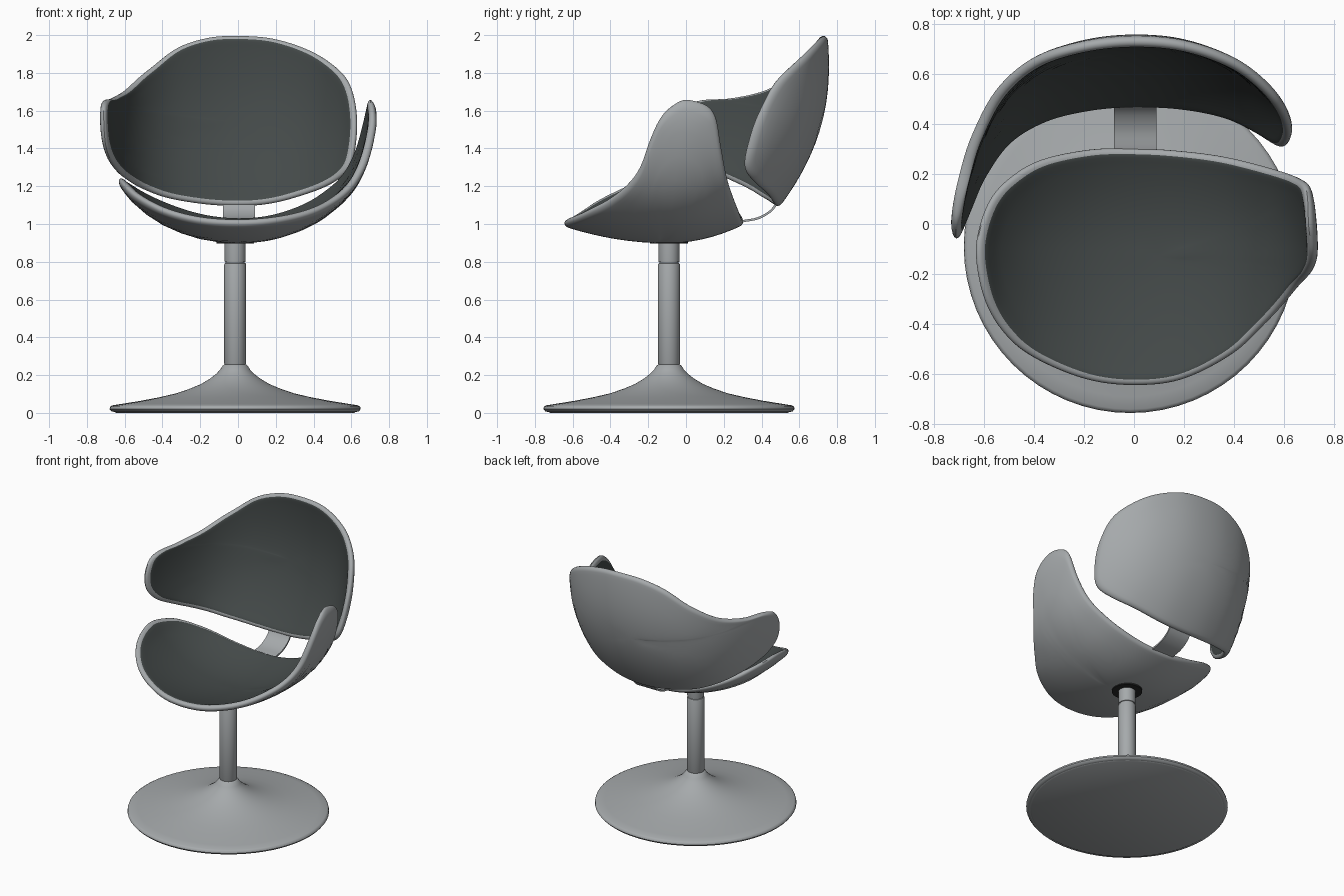
import bpy, bmesh, math
from mathutils import Vector

if "Cube" in bpy.data.objects:
    bpy.data.objects.remove(bpy.data.objects["Cube"])


def material(name, col):
    m = bpy.data.materials.new(name)
    m.diffuse_color = (*col, 1)
    m.use_nodes = True
    m.node_tree.nodes["Principled BSDF"].inputs["Base Color"].default_value = m.diffuse_color
    return m


GREY = material("shell grey", (0.38, 0.40, 0.41))
DARK = material("upholstery charcoal", (0.058, 0.068, 0.067))
BLACK = material("collar black", (0.02, 0.02, 0.02))


def finish(bm, name, mats):
    bmesh.ops.recalc_face_normals(bm, faces=bm.faces)
    me = bpy.data.meshes.new(name)
    bm.to_mesh(me)
    bm.free()
    for m in mats:
        me.materials.append(m)
    ob = bpy.data.objects.new(name, me)
    bpy.context.collection.objects.link(ob)
    bpy.ops.object.select_all(action='DESELECT')
    ob.select_set(True)
    bpy.context.view_layer.objects.active = ob
    bpy.ops.object.shade_smooth_by_angle(angle=math.radians(50))
    return ob


def lathe(name, prof, mat, cx=-0.015, cy=-0.09, n=64):
    bm = bmesh.new()
    rings = []
    for r, z in prof:
        rings.append([bm.verts.new((cx + r * math.cos(2 * math.pi * i / n),
                                    cy + r * math.sin(2 * math.pi * i / n), z)) for i in range(n)])
    for a, b in zip(rings, rings[1:]):
        for i in range(n):
            j = (i + 1) % n
            bm.faces.new((a[i], a[j], b[j], b[i]))
    bm.faces.new(rings[0])
    bm.faces.new(rings[-1])
    return finish(bm, name, [mat])


def arc_curve(pts, zero):
    """Smooth curve through pts by arc length; s = 0 at index zero."""
    P = [Vector(p) for p in pts]
    k = [0.0]
    for a, b in zip(P, P[1:]):
        k.append(k[-1] + (b - a).length)
    k = [v - k[zero] for v in k]
    n = len(P)
    T = [(P[min(i + 1, n - 1)] - P[max(i - 1, 0)]) / (k[min(i + 1, n - 1)] - k[max(i - 1, 0)])
         for i in range(n)]

    def f(s):
        i = 0
        while i < n - 2 and s > k[i + 1]:
            i += 1
        h = k[i + 1] - k[i]
        t = (s - k[i]) / h
        if t > 1:
            return P[-1] + T[-1] * (s - k[-1])
        if t < 0:
            return P[0] + T[0] * (s - k[0])
        return (P[i] * (2 * t**3 - 3 * t * t + 1) + T[i] * h * (t**3 - 2 * t * t + t)
                + P[i + 1] * (3 * t * t - 2 * t**3) + T[i + 1] * h * (t**3 - t * t))
    return f


def closed_spline(pts, sub=6):
    P = [Vector(p) for p in pts]
    n, out = len(P), []
    for i in range(n):
        a, b, c, d = P[i - 1], P[i], P[(i + 1) % n], P[(i + 2) % n]
        for j in range(sub):
            t = j / sub
            out.append(0.5 * (2 * b + (c - a) * t + (2 * a - 5 * b + 4 * c - d) * t * t
                              + (3 * b - a - 3 * c + d) * t**3))
    return out


def shell(name, surf, outline, centre, inside, thick=0.045):
    """Padded shell: outline filled with rings on surf(s, v), dark on the inner side."""
    bm = bmesh.new()
    c, rim = Vector(centre), closed_spline(outline)
    radii = [0.12 * i for i in range(1, 8)] + [0.9, 0.94, 0.955, 0.97, 0.985, 0.995, 1.0]

    def place(q, off):
        e = 0.004
        p = surf(q.x, q.y)
        nrm = (surf(q.x + e, q.y) - p).cross(surf(q.x, q.y + e) - p).normalized()
        if nrm.dot(Vector(inside) - p) < 0:
            nrm = -nrm
        return bm.verts.new(p + nrm * off)

    edge = None
    for side in (0, 1):
        prev = None
        mid = place(c, thick * side)
        for r in radii:
            w = math.sqrt(max(0, 1 - (max(0, r - 0.94) / 0.06) ** 2))
            off = thick * (0.5 + (side - 0.5) * w)
            if r == 1.0 and edge:
                ring = edge
            else:
                ring = [place(c.lerp(q, r), off) for q in rim]
            if r == 1.0:
                edge = ring
            for i in range(len(rim)):
                j = (i + 1) % len(rim)
                if prev:
                    f = bm.faces.new((prev[i], prev[j], ring[j], ring[i]))
                else:
                    f = bm.faces.new((mid, ring[j], ring[i]))
                f.material_index = 1 if side and r <= 0.971 else 0
            prev = ring
    return finish(bm, name, [GREY, DARK])


# Trumpet base
lathe("base", [(0.64, 0.005), (0.655, 0.008), (0.665, 0.02), (0.662, 0.033), (0.65, 0.04),
               (0.6, 0.048), (0.5, 0.064), (0.4, 0.083), (0.31, 0.104), (0.24, 0.128),
               (0.18, 0.153), (0.135, 0.18), (0.1, 0.207), (0.08, 0.228), (0.066, 0.25),
               (0.055, 0.258)], GREY)
lathe("base_underside", [(0.63, 0.0), (0.64, 0.006)], GREY)

# Column: lower tube, groove and upper tube
lathe("column", [(0.052, 0.25), (0.058, 0.262), (0.058, 0.785), (0.055, 0.792), (0.05, 0.793),
                 (0.05, 0.799), (0.055, 0.8), (0.056, 0.806), (0.056, 0.91)], GREY)
lathe("collar", [(0.1, 0.896), (0.1, 0.925)], BLACK)

# Seat: cross-section in x/z, bowed along y, right side sweeps up into an arm
seat_curve = arc_curve([(-0.68, 1.29), (-0.64, 1.22), (-0.55, 1.105), (-0.4, 0.995), (-0.2, 0.92), (0, 0.898),
                        (0.2, 0.92), (0.4, 0.995), (0.55, 1.105), (0.63, 1.2), (0.69, 1.33),
                        (0.73, 1.5), (0.733, 1.6), (0.718, 1.68)], 5)


def seat_surf(s, y):
    p = seat_curve(s)
    d = y + 0.1
    return Vector((p.x * (1 - 0.55 * max(0, d) ** 2), y, p.y + (0.3 if d < 0 else 0.6) * d * d))


shell("seat", seat_surf,
      [(0, -0.65), (0.2, -0.625), (0.42, -0.52), (0.58, -0.4), (0.72, -0.3), (0.83, -0.24),
       (0.98, -0.19), (1.1, -0.137), (1.17, -0.075), (1.2, 0.0), (1.155, 0.1), (1.07, 0.16),
       (0.9, 0.19), (0.7, 0.222), (0.42, 0.275), (0.2, 0.3), (0, 0.31), (-0.2, 0.305),
       (-0.42, 0.265), (-0.56, 0.2), (-0.68, 0.1), (-0.745, -0.04), (-0.75, -0.16),
       (-0.69, -0.31), (-0.56, -0.45), (-0.42, -0.54), (-0.2, -0.625)],
      (0.1, -0.13), (0, -0.1, 1.7))

# Backrest: cross-section in x/y, leaning back, left side wraps forward into an arm
back_curve = arc_curve([(-0.735, -0.05), (-0.73, 0.05), (-0.70, 0.2), (-0.65, 0.36), (-0.55, 0.54),
                        (-0.4, 0.665), (-0.2, 0.735), (0, 0.757), (0.2, 0.738), (0.4, 0.665),
                        (0.53, 0.57), (0.62, 0.46), (0.66, 0.36)], 7)


def back_surf(s, z):
    p = back_curve(s)
    return Vector((p.x * (1 - 0.35 * max(0, 1.6 - z) ** 2), p.y - 0.49 * abs(1.84 - z) ** 2.17, z))


shell("backrest", back_surf,
      [(0, 1.998), (0.18, 1.985), (0.36, 1.935), (0.53, 1.857), (0.68, 1.75), (0.76, 1.6),
       (0.775, 1.45), (0.73, 1.3), (0.58, 1.205), (0.34, 1.13), (0.17, 1.095), (0, 1.085),
       (-0.2, 1.095), (-0.42, 1.127), (-0.58, 1.17), (-0.74, 1.22), (-0.9, 1.275),
       (-1.05, 1.34), (-1.16, 1.43), (-1.2, 1.53), (-1.17, 1.62), (-1.08, 1.655),
       (-0.92, 1.665), (-0.72, 1.71), (-0.52, 1.815), (-0.33, 1.935), (-0.16, 1.988)],
      (-0.05, 1.53), (0, 0, 1.5))

# Strap joining seat and backrest
bm = bmesh.new()
prev = None
path = arc_curve([(0.2, 0.976), (0.29, 1.012), (0.38, 1.03), (0.45, 1.07), (0.49, 1.125)], 0)
for i in range(17):
    p = path(0.34 * i / 16)
    t = (path(0.34 * i / 16 + 0.002) - p).normalized() * 0.006
    ring = [bm.verts.new((x, p.x - t.y * k, p.y + t.x * k))
            for x, k in ((-0.08, -1), (0.09, -1), (0.09, 1), (-0.08, 1))]
    if prev:
        for a in range(4):
            b = (a + 1) % 4
            bm.faces.new((prev[a], prev[b], ring[b], ring[a]))
    else:
        bm.faces.new(ring)
    prev = ring
bm.faces.new(prev)
finish(bm, "connecting_strap", [GREY])
